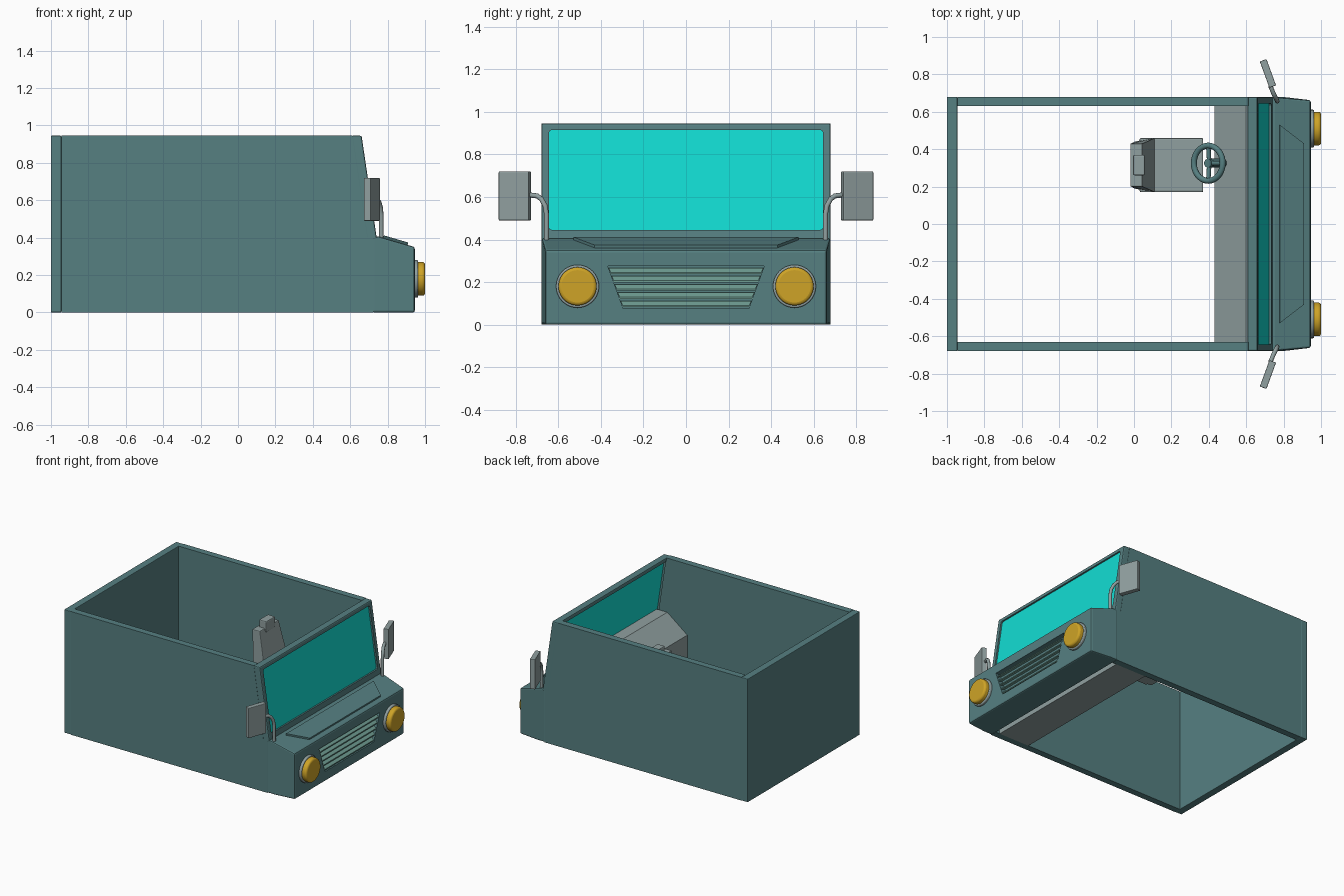
import bpy, bmesh, math
from mathutils import Vector, Matrix

if "Cube" in bpy.data.objects:
    bpy.data.objects.remove(bpy.data.objects["Cube"])


def mat(name, rgb):
    m = bpy.data.materials.new(name)
    m.diffuse_color = (*rgb, 1)
    m.use_nodes = True
    m.node_tree.nodes["Principled BSDF"].inputs["Base Color"].default_value = m.diffuse_color
    return m


TEAL = mat("teal paint", (0.093, 0.215, 0.222))
CYAN = mat("cyan glass", (0.006, 0.72, 0.65))
GREY = mat("grey trim", (0.28, 0.35, 0.35))
YELLOW = mat("amber lamp", (0.62, 0.37, 0.02))
SLAT = mat("pale green slat", (0.16, 0.34, 0.29))


def finish(bm, name, m, bevel=0, segs=2):
    bmesh.ops.recalc_face_normals(bm, faces=bm.faces)
    me = bpy.data.meshes.new(name)
    bm.to_mesh(me)
    bm.free()
    me.materials.append(m)
    ob = bpy.data.objects.new(name, me)
    bpy.context.collection.objects.link(ob)
    if bevel:
        b = ob.modifiers.new("bevel", 'BEVEL')
        b.width, b.segments, b.limit_method = bevel, segs, 'ANGLE'
    return ob


def loft(name, prof, m, yc=0, bevel=0):
    """Side profile of (x, z, half width) points spanned across y."""
    bm = bmesh.new()
    a = [bm.verts.new((x, yc - w, z)) for x, z, w in prof]
    b = [bm.verts.new((x, yc + w, z)) for x, z, w in prof]
    bm.faces.new(a)
    bm.faces.new(b)
    n = len(prof)
    for i in range(n):
        j = (i + 1) % n
        bm.faces.new((a[i], a[j], b[j], b[i]))
    return finish(bm, name, m, bevel)


def box(name, lo, hi, m, bevel=0):
    return loft(name, [(x, z, (hi[1] - lo[1]) / 2) for x, z in
                       ((lo[0], lo[2]), (hi[0], lo[2]), (hi[0], hi[2]), (lo[0], hi[2]))],
                m, (lo[1] + hi[1]) / 2, bevel)


def cut(ob, cutter):
    mod = ob.modifiers.new("cut", 'BOOLEAN')
    mod.operation, mod.object, mod.solver = 'DIFFERENCE', cutter, 'EXACT'
    cutter.hide_render = True
    cutter.hide_set(True)
    bpy.context.view_layer.objects.active = ob
    for md in list(ob.modifiers):
        bpy.ops.object.modifier_apply(modifier=md.name)
    bpy.data.objects.remove(cutter)


def disc(name, r, x0, x1, y, z, m, bevel):
    bm = bmesh.new()
    bmesh.ops.create_cone(bm, cap_ends=True, segments=40, radius1=r, radius2=r, depth=x1 - x0,
                          matrix=Matrix.Translation(((x0 + x1) / 2, y, z)) @ Matrix.Rotation(math.pi / 2, 4, 'Y'))
    return smooth(finish(bm, name, m, bevel, 3))


def smooth(ob):
    bpy.ops.object.select_all(action='DESELECT')
    ob.select_set(True)
    bpy.context.view_layer.objects.active = ob
    bpy.ops.object.shade_smooth_by_angle(angle=math.radians(40))
    return ob


def tube(name, pts, r, m, cyclic=False):
    cu = bpy.data.curves.new(name, 'CURVE')
    cu.dimensions, cu.bevel_depth, cu.bevel_resolution, cu.use_fill_caps = '3D', r, 3, True
    sp = cu.splines.new('POLY')
    sp.points.add(len(pts) - 1)
    for p, c in zip(sp.points, pts):
        p.co = (*c, 1)
    sp.use_cyclic_u = cyclic
    cu.materials.append(m)
    ob = bpy.data.objects.new(name, cu)
    bpy.context.collection.objects.link(ob)
    return ob


def front_x(z):
    """Outer line of the raked windscreen."""
    return 0.66 + (0.95 - z) * 0.148


def raked(z0, z1, back, fwd, w):
    return [(front_x(z0) - back, z0, w), (front_x(z0) - fwd, z0, w),
            (front_x(z1) - fwd, z1, w), (front_x(z1) - back, z1, w)]


# Body shell, open above and below
box("rear_wall", (-1, -0.68, 0), (-0.945, 0.68, 0.945), TEAL, 0.004)
for s in (-1, 1):
    loft("side_wall", [(-0.945, 0, 0.025), (0.725, 0, 0.025), (0.725, 0.4, 0.025),
                       (front_x(0.4) - 0.05, 0.4, 0.025), (front_x(0.945) - 0.05, 0.945, 0.025),
                       (-0.945, 0.945, 0.025)], TEAL, s * 0.655)

# Windscreen frame with rounded opening, and glass
frame = loft("windscreen_frame", raked(0.39, 0.945, 0.055, 0, 0.68), TEAL, 0, 0.008)
cut(frame, box("opening_cutter", (0.4, -0.645, 0.445), (0.95, 0.645, 0.915), TEAL, 0.014))
loft("windscreen", raked(0.43, 0.925, 0.028, 0.012, 0.655), CYAN)

# Nose with tapered sides and recessed grille
nose = loft("nose", [(0.72, 0, 0.68), (0.79, 0, 0.68), (0.945, 0, 0.662), (0.945, 0.35, 0.662),
                     (0.755, 0.405, 0.68), (0.72, 0.405, 0.68)], TEAL, 0, 0.01)
cut(nose, loft("grille_cutter", [(0.905, 0.075, 0.295), (1.0, 0.075, 0.295),
                                 (1.0, 0.275, 0.368), (0.905, 0.275, 0.368)], TEAL))
for i in range(5):
    z = 0.082 + i * 0.039
    w0, w1 = (0.295 + (q - 0.075) * 0.365 for q in (z, z + 0.028))
    loft("grille_slat", [(0.91, z + 0.012, w0), (0.942, z, w0), (0.942, z + 0.008, w0),
                         (0.915, z + 0.029, w1)], SLAT)

# Raised bonnet panel
loft("bonnet_panel", [(0.775, 0.385, 0.53), (0.905, 0.35, 0.43), (0.91, 0.374, 0.43),
                      (0.78, 0.412, 0.53)], TEAL)

# Headlights
for s in (-1, 1):
    disc("headlight_ring", 0.101, 0.93, 0.963, s * 0.51, 0.18, GREY, 0.006)
    disc("headlight_lens", 0.09, 0.94, 1.0, s * 0.51, 0.18, YELLOW, 0.014)

# Wing mirrors
for s in (-1, 1):
    tube("mirror_arm", [(x, s * y, z) for x, y, z in
                        ((0.766, 0.656, 0.395), (0.766, 0.656, 0.52), (0.763, 0.663, 0.56),
                         (0.755, 0.68, 0.59), (0.745, 0.7, 0.605), (0.728, 0.74, 0.61))], 0.012, GREY)
    mirror = box("mirror", (-0.019, -0.075, -0.115), (0.019, 0.075, 0.115), GREY, 0.004)
    mirror.location = (0.716, s * 0.805, 0.605)
    mirror.rotation_euler.z = s * math.radians(20)

# Dashboard
loft("dashboard", [(0.43, 0, 0.63), (0.69, 0, 0.63), (0.69, 0.53, 0.63), (0.60, 0.53, 0.63),
                   (0.43, 0.40, 0.63)], GREY)

# Driver seat
SY = 0.315
box("seat_cushion", (0.03, SY - 0.145, 0.28), (0.37, SY + 0.145, 0.42), GREY, 0.008)
loft("seat_back", [(0.0, 0.28, 0.125), (0.10, 0.28, 0.145), (0.11, 0.42, 0.145),
                   (0.045, 0.72, 0.115), (-0.02, 0.72, 0.115)], GREY, SY, 0.005)
box("headrest", (-0.005, SY - 0.055, 0.69), (0.058, SY + 0.055, 0.775), GREY, 0.008)

# Steering wheel, tilted towards the driver
C = Vector((0.397, 0.325, 0.55))
T = Matrix.Rotation(math.radians(-35), 3, 'Y')


def wheel(r, a, h=0):
    return C + T @ Vector((r * math.cos(a), r * math.sin(a), h))


tube("steering_rim", [wheel(0.094, i * math.tau / 40) for i in range(40)], 0.016, TEAL, True)
for a in (math.pi / 2, -math.pi / 2, 0):
    tube("steering_spoke", [wheel(0, a, -0.01), wheel(0.094, a)], 0.012, TEAL)
tube("steering_column", [wheel(0, 0, 0.005), wheel(0, 0, -0.17)], 0.024, TEAL)
